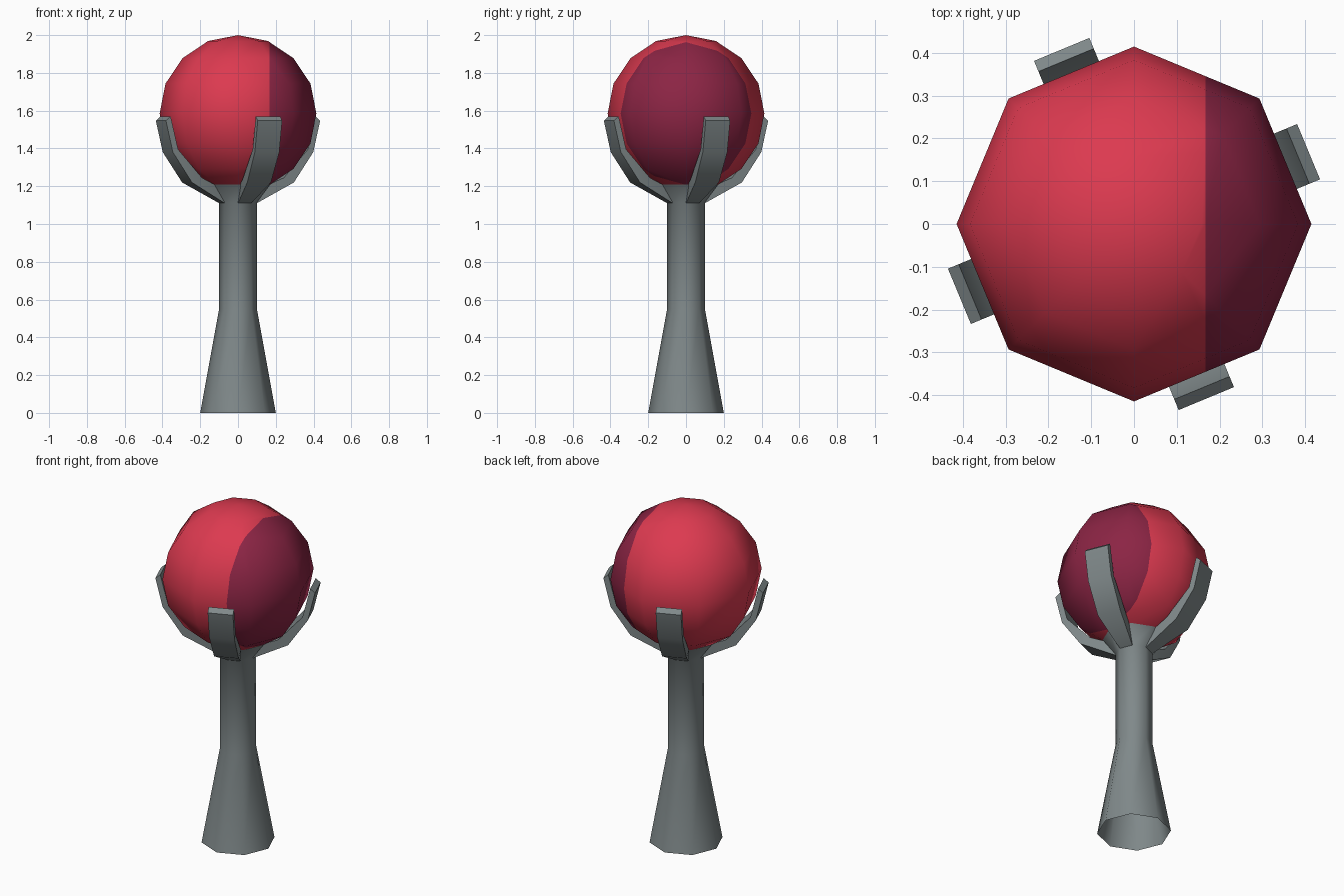
import bpy, bmesh, math
from mathutils import Vector

if "Cube" in bpy.data.objects:
    bpy.data.objects.remove(bpy.data.objects["Cube"])

CENTRE_Z, RADIUS, SPLIT_X = 1.585, 0.415, 0.167


def material(name, rgb):
    m = bpy.data.materials.new(name)
    m.diffuse_color = (*rgb, 1)
    m.use_nodes = True
    m.node_tree.nodes["Principled BSDF"].inputs["Base Color"].default_value = m.diffuse_color
    return m


grey = material("grey_metal", (0.215, 0.25, 0.255))
red = material("red", (0.72, 0.042, 0.08))
plum = material("plum", (0.26, 0.018, 0.058))


def finish(name, bm, mats, angle):
    me = bpy.data.meshes.new(name)
    bm.to_mesh(me)
    bm.free()
    for m in mats:
        me.materials.append(m)
    me.shade_smooth()
    me.set_sharp_from_angle(angle=math.radians(angle))
    ob = bpy.data.objects.new(name, me)
    bpy.context.collection.objects.link(ob)
    return ob


# Ball: eight-sided sphere, cut by an upright plane into two colours
bm = bmesh.new()
bmesh.ops.create_uvsphere(bm, u_segments=8, v_segments=8, radius=RADIUS)
bmesh.ops.translate(bm, verts=bm.verts, vec=(0, 0, CENTRE_Z))
bmesh.ops.bisect_plane(bm, geom=bm.verts[:] + bm.edges[:] + bm.faces[:],
                       plane_co=(SPLIT_X, 0, 0), plane_no=(1, 0, 0))
for f in bm.faces:
    f.material_index = int(f.calc_center_median().x > SPLIT_X)
finish("ball", bm, [red, plum], 80)

# Handle: open octagonal tube, flared foot and shallow cup
bm = bmesh.new()
rings = []
for r, z in [(0.2, 0), (0.1, 0.55), (0.1, 1.115), (0.178, 1.22)]:
    rings.append([bm.verts.new((r * math.cos(i * math.pi / 4),
                                r * math.sin(i * math.pi / 4), z)) for i in range(8)])
for a, b in zip(rings, rings[1:]):
    for i in range(8):
        j = (i + 1) % 8
        bm.faces.new((a[i], a[j], b[j], b[i]))
finish("handle", bm, [grey], 60)

# Claws: (outer r, outer z, inner r, inner z, half width) from root to tip
SECTIONS = [(0.092, 1.11, 0.092, 1.18, 0.038),
            (0.292, 1.22, 0.235, 1.245, 0.068),
            (0.402, 1.38, 0.372, 1.395, 0.07),
            (0.442, 1.547, 0.415, 1.57, 0.07)]
for k in range(4):
    a = math.radians(22.5 + 90 * k)
    out = Vector((math.cos(a), math.sin(a), 0))
    side = Vector((-math.sin(a), math.cos(a), 0))
    bm = bmesh.new()
    loops = []
    for ro, zo, ri, zi, w in SECTIONS:
        corners = [(ro, zo, -w), (ro, zo, w), (ri, zi, w), (ri, zi, -w)]
        loops.append([bm.verts.new(out * r + side * s + Vector((0, 0, z)))
                      for r, z, s in corners])
    for p, q in zip(loops, loops[1:]):
        for i in range(4):
            j = (i + 1) % 4
            bm.faces.new((p[i], p[j], q[j], q[i]))
    bm.faces.new(loops[-1])
    bm.faces.new(loops[0][::-1])
    bmesh.ops.recalc_face_normals(bm, faces=bm.faces[:])
    finish(f"claw_{k + 1}", bm, [grey], 50)
